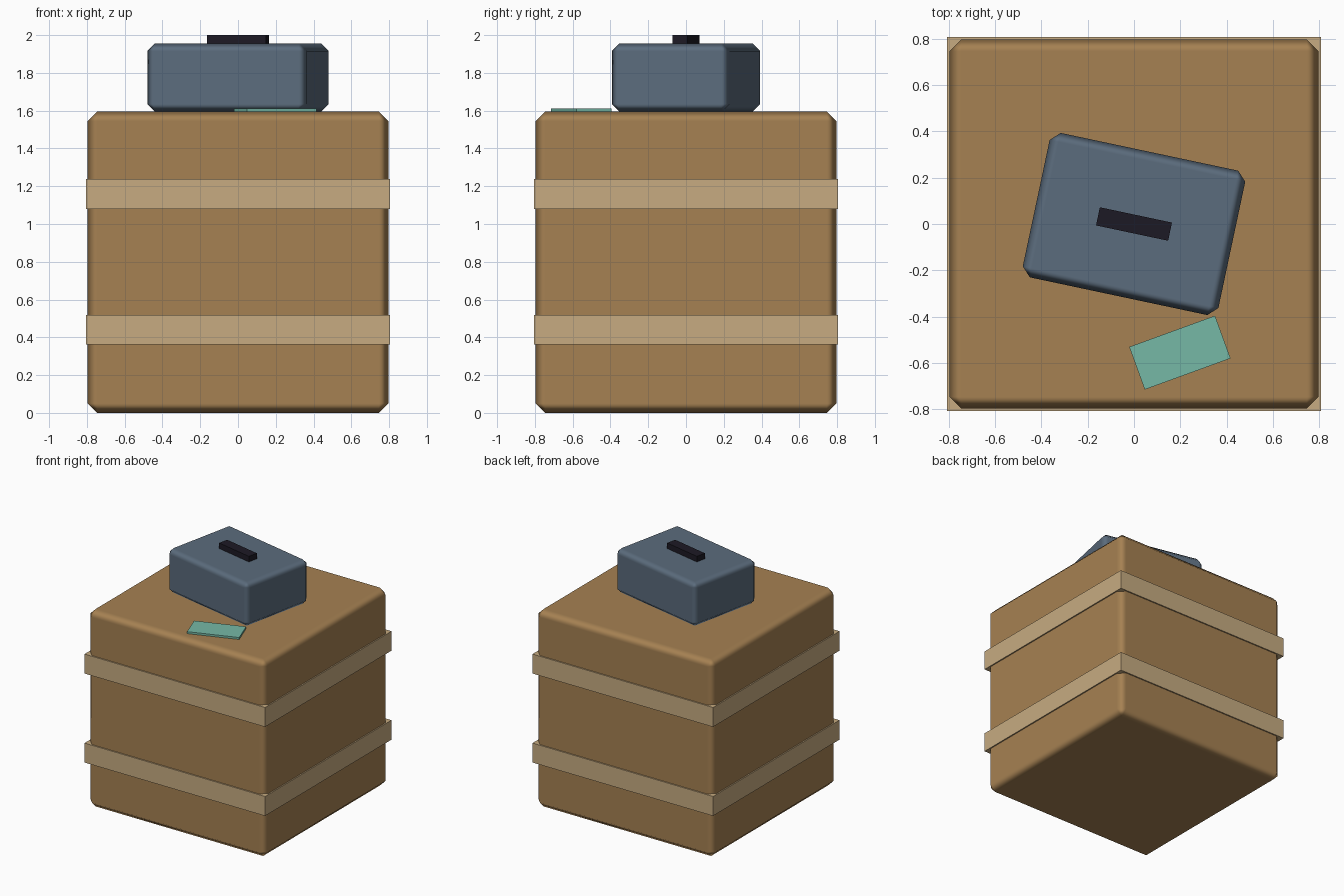
import bpy
from math import radians

if "Cube" in bpy.data.objects:
    bpy.data.objects.remove(bpy.data.objects["Cube"])


def material(name, rgb):
    m = bpy.data.materials.new(name)
    m.diffuse_color = (*rgb, 1)
    m.use_nodes = True
    m.node_tree.nodes["Principled BSDF"].inputs["Base Color"].default_value = m.diffuse_color
    return m


def box(name, size, z0, mat, xy=(0, 0), turn=0, bevel=0):
    """Box standing on height z0, turned about z, with optional soft chamfer."""
    bpy.ops.mesh.primitive_cube_add(size=1, location=(*xy, z0 + size[2] / 2))
    ob = bpy.context.object
    ob.name = name
    ob.scale = size
    bpy.ops.object.transform_apply(location=False, rotation=False, scale=True)
    ob.rotation_euler.z = radians(turn)
    ob.data.materials.append(mat)
    if bevel:
        bpy.ops.object.shade_smooth()
        mod = ob.modifiers.new("chamfer", "BEVEL")
        mod.width = bevel
        mod.segments = 1
        mod.harden_normals = True
    return ob


cardboard = material("cardboard", (0.38, 0.22, 0.085))
tape = material("tape", (0.57, 0.41, 0.22))
blue = material("blue_grey", (0.105, 0.15, 0.205))
dark = material("dark", (0.012, 0.01, 0.018))
mint = material("mint", (0.18, 0.48, 0.38))

# Large crate with two straps around it
box("crate", (1.592, 1.592, 1.595), 0, cardboard, bevel=0.05)
for name, z in (("lower_strap", 0.362), ("upper_strap", 1.08)):
    box(name, (1.612, 1.612, 0.157), z, tape)

# Small case with handle, turned on top of the crate
box("case", (0.863, 0.637, 0.36), 1.595, blue, turn=-12, bevel=0.04)
box("handle", (0.318, 0.08, 0.06), 1.94, dark, turn=-12)

# Paper slip beside the case
box("paper_slip", (0.394, 0.196, 0.016), 1.595, mint, xy=(0.198, -0.555), turn=20)
